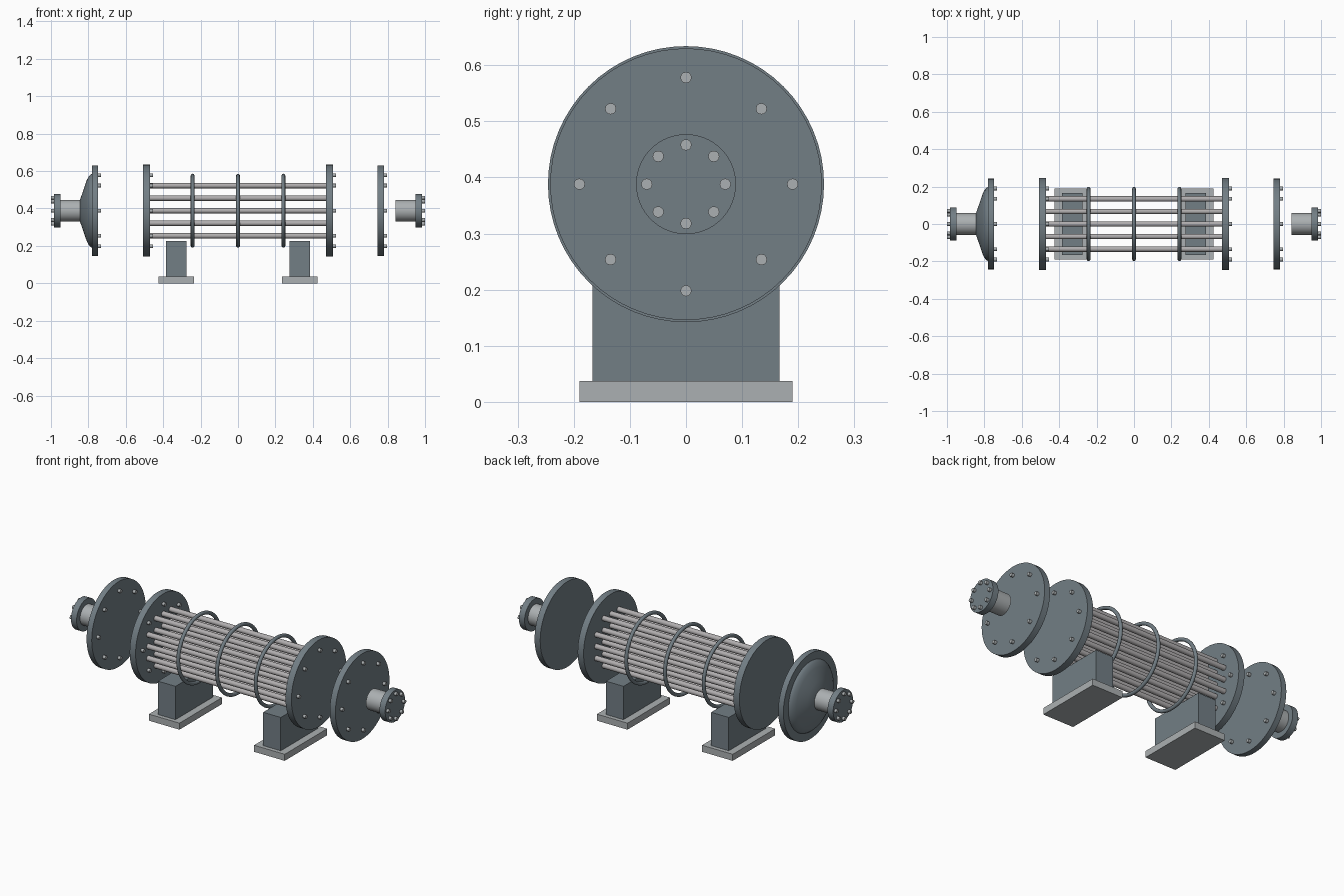
import bpy
import math
from math import cos, sin, pi

cube = bpy.data.objects.get("Cube")
if cube:
    bpy.data.objects.remove(cube, do_unlink=True)

AXIS_Z = 0.388


def material(name, colour):
    mat = bpy.data.materials.new(name)
    mat.use_nodes = True
    rgba = (*colour, 1)
    mat.diffuse_color = rgba
    mat.node_tree.nodes["Principled BSDF"].inputs["Base Color"].default_value = rgba
    return mat


DARK = material("dark steel", (0.17, 0.21, 0.235))
LIGHT = material("light steel", (0.41, 0.435, 0.445))
TUBE = material("tube metal", (0.44, 0.425, 0.43))


def finish(name, mat, smooth=True):
    obj = bpy.context.object
    obj.name = name
    obj.data.materials.clear()
    obj.data.materials.append(mat)
    if smooth:
        bpy.ops.object.shade_smooth_by_angle(angle=math.radians(35))
    return obj


def rod(name, x0, x1, radius, mat, y=0, z=0, sides=64):
    """Cylinder along x, placed relative to the vessel axis."""
    bpy.ops.mesh.primitive_cylinder_add(
        vertices=sides, radius=radius, depth=x1 - x0,
        location=((x0 + x1) / 2, y, AXIS_Z + z), rotation=(0, pi / 2, 0))
    return finish(name, mat)


def bolt_circle(name, x0, x1, radius):
    for i in range(8):
        a = i * pi / 4
        rod(f"{name}_{i + 1}", x0, x1, 0.01, LIGHT,
            radius * cos(a), radius * sin(a), 12)


def box(name, x, width, depth, z0, z1, mat):
    bpy.ops.mesh.primitive_cube_add(size=1, location=(x, 0, (z0 + z1) / 2))
    bpy.context.object.scale = (width, depth, z1 - z0)
    bpy.ops.object.transform_apply(location=False, rotation=False, scale=True)
    finish(name, mat, smooth=False)


def lathe(name, profile, mat, sides=64):
    """Spin (x, radius) points around the vessel axis."""
    verts, faces = [], []
    for x, r in profile:
        for i in range(sides):
            a = 2 * pi * i / sides
            verts.append((x, r * cos(a), AXIS_Z + r * sin(a)))
    for k in range(len(profile) - 1):
        for i in range(sides):
            j = (i + 1) % sides
            b, c = k * sides, (k + 1) * sides
            faces.append((b + i, c + i, c + j, b + j))
    faces.append(tuple(range(sides)))
    faces.append(tuple(reversed(range(len(verts) - sides, len(verts)))))
    mesh = bpy.data.meshes.new(name)
    mesh.from_pydata(verts, [], faces)
    obj = bpy.data.objects.new(name, mesh)
    bpy.context.collection.objects.link(obj)
    bpy.ops.object.select_all(action='DESELECT')
    bpy.context.view_layer.objects.active = obj
    obj.select_set(True)
    bpy.ops.object.mode_set(mode='EDIT')
    bpy.ops.mesh.select_all(action='SELECT')
    bpy.ops.mesh.normals_make_consistent(inside=False)
    bpy.ops.object.mode_set(mode='OBJECT')
    finish(name, mat)


# Tube bundle: square grid without its corners
PITCH = 0.067
for row in range(-2, 3):
    for col in range(-2, 3):
        if abs(row) + abs(col) < 4:
            rod(f"tube_{row + 3}_{col + 3}", -0.48, 0.48, 0.0145, TUBE,
                col * PITCH, row * PITCH, 16)

# Baffle rings
for i, x in enumerate((-0.243, 0, 0.243)):
    bpy.ops.mesh.primitive_torus_add(
        location=(x, 0, AXIS_Z), rotation=(0, pi / 2, 0),
        major_radius=0.188, minor_radius=0.01, major_segments=64, minor_segments=12)
    finish(f"baffle_ring_{i + 1}", DARK)

# Tube sheets and covers, all bolted from the +x side
for name, x0, x1, radius in (("right_tube_sheet", -0.507, -0.47, 0.246),
                             ("left_tube_sheet", 0.47, 0.507, 0.246),
                             ("right_cover", -0.78, -0.748, 0.242),
                             ("left_cover", 0.745, 0.78, 0.242)):
    rod(name, x0, x1, radius, DARK)
    bolt_circle(name + "_bolt", x1 - 0.01, x1 + 0.016, 0.19)

# Domed head behind the right cover
lathe("domed_head", [(-0.775, 0.2), (-0.785, 0.196), (-0.796, 0.186),
                     (-0.808, 0.165), (-0.83, 0.1), (-0.845, 0.058)], DARK)

# Nozzles, saddles and feet on both sides
for side, s in (("left", 1), ("right", -1)):
    def span(a, b):
        return sorted((s * a, s * b))
    rod(side + "_nozzle_pipe", *span(0.843, 0.96), 0.058, LIGHT)
    rod(side + "_nozzle_flange", *span(0.95, 0.985), 0.089, DARK)
    bolt_circle(side + "_nozzle_bolt", *span(0.975, 1.0), 0.07)
    box(side + "_saddle", s * 0.33, 0.11, 0.334, 0.01, 0.226, DARK)
    box(side + "_foot", s * 0.33, 0.192, 0.38, 0, 0.037, LIGHT)
